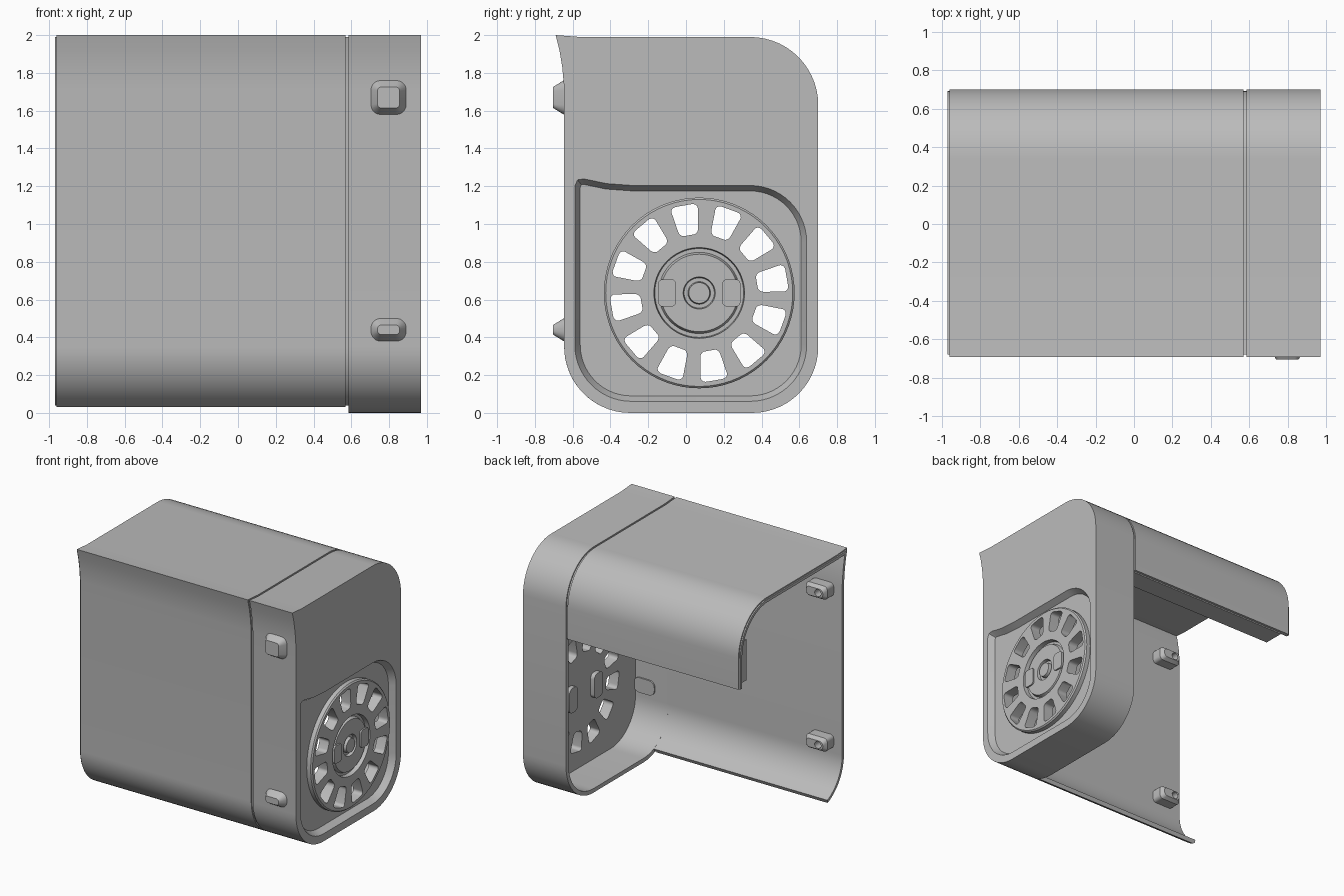
import bpy, bmesh
from math import sin, cos, pi, radians
from mathutils import Vector

cube = bpy.data.objects.get("Cube")
if cube:
    bpy.data.objects.remove(cube)

grey = bpy.data.materials.new("plain grey")
grey.use_nodes = True
grey.diffuse_color = (0.5, 0.5, 0.5, 1)
grey.node_tree.nodes["Principled BSDF"].inputs["Base Color"].default_value = (0.5, 0.5, 0.5, 1)

FAN_Y, FAN_Z = 0.07, 0.635


def arc(cy, cz, r, a0, a1, n=14):
    angles = [radians(a0 + (a1 - a0) * i / n) for i in range(n + 1)]
    return [(cy + r * cos(a), cz + r * sin(a)) for a in angles]


def offset(pts, d, closed):
    """Move a clockwise outline inward by d, mitring the corners."""
    out = []
    for i, p in enumerate(pts):
        p = Vector(p)
        prev = Vector(pts[i - 1]) if closed or i else None
        nxt = Vector(pts[(i + 1) % len(pts)]) if closed or i < len(pts) - 1 else None
        dirs = [v.normalized() for v in ([p - prev] if prev else []) + ([nxt - p] if nxt else [])]
        normals = [Vector((v.y, -v.x)) for v in dirs]
        m = sum(normals, Vector((0, 0))).normalized()
        out.append(tuple(p + m * d / m.dot(normals[0])))
    return out


def at_x(pts, x):
    return [(x, y, z) for y, z in pts]


def loft(name, groups):
    """Each group is a list of matching 3D loops, bridged and capped."""
    bm = bmesh.new()
    for loops in groups:
        rings = [[bm.verts.new(p) for p in loop] for loop in loops]
        n = len(rings[0])
        for a, b in zip(rings, rings[1:]):
            for i in range(n):
                j = (i + 1) % n
                bm.faces.new((a[i], a[j], b[j], b[i]))
        bm.faces.new(rings[0][::-1])
        bm.faces.new(rings[-1])
    bmesh.ops.recalc_face_normals(bm, faces=bm.faces)
    mesh = bpy.data.meshes.new(name)
    bm.to_mesh(mesh)
    bm.free()
    mesh.materials.append(grey)
    ob = bpy.data.objects.new(name, mesh)
    bpy.context.collection.objects.link(ob)
    return ob


def cut(ob, *cutters):
    bpy.context.view_layer.objects.active = ob
    for c in cutters:
        mod = ob.modifiers.new("cut", 'BOOLEAN')
        mod.operation, mod.solver, mod.object = 'DIFFERENCE', 'EXACT', c
        bpy.ops.object.modifier_apply(modifier=mod.name)


def rounded_rect(cu, cv, hu, hv, r):
    pts = []
    for su, sv, a in ((1, 1, 0), (-1, 1, 90), (-1, -1, 180), (1, -1, 270)):
        pts += arc(cu + su * (hu - r), cv + sv * (hv - r), r, a, a + 90, 5)
    return pts


def circle(r, x):
    return at_x(arc(FAN_Y, FAN_Z, r, 0, 360, 72)[:-1], x)


# Housing outline, from the low front edge over the flared lip to the back
def front_to_back(start_angle):
    lip = [(-0.645, 1.72), (-0.655, 1.83), (-0.67, 1.92), (-0.69, 2.0), (-0.56, 1.99)]
    return arc(-0.295, 0.35, 0.35, start_angle, 180) + lip + arc(0.34, 1.63, 0.36, 90, 0)


full = front_to_back(269.9) + arc(0.35, 0.35, 0.35, 0, -90)
open_path = front_to_back(246) + [(0.70, 1.38)]


def sheet(name, d0, d1, x0, x1):
    section = offset(open_path, d0, False) + offset(open_path, d1, False)[::-1]
    return loft(name, [[at_x(section, x0), at_x(section, x1)]])


# Long open cover with an inset liner that shows at the end and the seam
sheet("cover_panel", 0, 0.02, -0.96, 0.57)
sheet("cover_liner", 0.01, 0.033, -0.97, 0.6)
beam = [(0.51, 1.37), (0.68, 1.37), (0.68, 1.7), (0.51, 1.7)]
loft("cover_back_beam", [[at_x(beam, -0.9), at_x(beam, 0.575)]])

# Closed end collar, hollow inside, with a drafted recess on its end wall
collar = loft("end_collar", [[at_x(full, 0.585), at_x(full, 0.97)]])
inner = offset(full, 0.033, True)
cavity = loft("cavity_cutter", [[at_x(inner, 0.4), at_x(inner, 0.88)]])
recess_outline = (arc(-0.29, 0.36, 0.30, 269.9, 180)
                  + [(-0.59, 1.2), (-0.575, 1.235), (-0.54, 1.24), (-0.42, 1.215), (-0.28, 1.205)]
                  + arc(0.34, 0.905, 0.30, 90, 0) + arc(0.34, 0.36, 0.30, 0, -90))
recess = loft("recess_cutter", [[at_x(offset(recess_outline, 0.03, True), 0.92),
                                 at_x(recess_outline, 0.972)]])

# Ring of tapered vent slots
slots = []
for k in range(12):
    a = radians(10 + 30 * k)
    pts = []
    for r, t in rounded_rect(0.39, 0, 0.08, 0.062, 0.028):
        t *= r / 0.39
        pts.append((FAN_Y + r * cos(a) - t * sin(a), FAN_Z + r * sin(a) + t * cos(a)))
    slots.append([at_x(pts, 0.8), at_x(pts, 1.1)])
slot_cutter = loft("slot_cutter", slots)

# Round vent disc with a grooved hub
steps = [(0.505, 0.90), (0.505, 0.955), (0.495, 0.965), (0.24, 0.965), (0.235, 0.93),
         (0.215, 0.93), (0.205, 0.955), (0.085, 0.955), (0.08, 0.93), (0.06, 0.93), (0.055, 0.96)]
disc = loft("vent_disc", [[circle(r, x) for r, x in steps]])
cut(collar, cavity, recess, slot_cutter)
cut(disc, slot_cutter)

# Hub tabs, outside and inside
for side, s in (("front", -1), ("back", 1)):
    tab = rounded_rect(FAN_Y + s * 0.17, FAN_Z, 0.048, 0.072, 0.025)
    loft(side + "_hub_tab", [[at_x(tab, 0.92), at_x(tab, 0.967)]])
    knob = rounded_rect(FAN_Y + s * 0.16, FAN_Z, 0.055, 0.1, 0.04)
    loft(side + "_hub_knob", [[at_x(knob, 0.89), at_x(knob, 0.845)]])

# Front buttons on the collar and matching screw bosses inside the cover
cutters = [cavity, recess, slot_cutter]
for level, z, hz in (("upper", 1.67, 0.09), ("lower", 0.44, 0.06)):
    layers = [(-0.60, 0, 0.05), (-0.648, 0, 0.05), (-0.703, 0.034, 0.022)]
    loops = [[(x, y, v) for x, v in rounded_rect(0.797, z, 0.093 - d, hz - d, r)]
             for y, d, r in layers]
    loft(level + "_button", [loops])
    boss_layers = [(-0.64, 0), (-0.53, 0.0), (-0.5, 0.02)]
    loops = [[(x, y, v) for x, v in rounded_rect(-0.8, z, 0.095 - d, 0.055 - d, 0.03)]
             for y, d in boss_layers]
    boss = loft(level + "_boss", [loops])
    hole = [[(x, y, v) for x, v in arc(-0.83, z, 0.028, 0, 360, 24)[:-1]] for y in (-0.58, -0.4)]
    hole_cutter = loft("hole_cutter", [hole])
    cut(boss, hole_cutter)
    cutters.append(hole_cutter)

for c in cutters:
    bpy.data.objects.remove(c)

# Smooth the curves and keep the edges crisp
for ob in bpy.context.collection.objects:
    if ob.type == 'MESH' and grey.name in ob.data.materials:
        bpy.ops.object.select_all(action='DESELECT')
        ob.select_set(True)
        bpy.context.view_layer.objects.active = ob
        bpy.ops.object.shade_smooth_by_angle(angle=radians(30))
